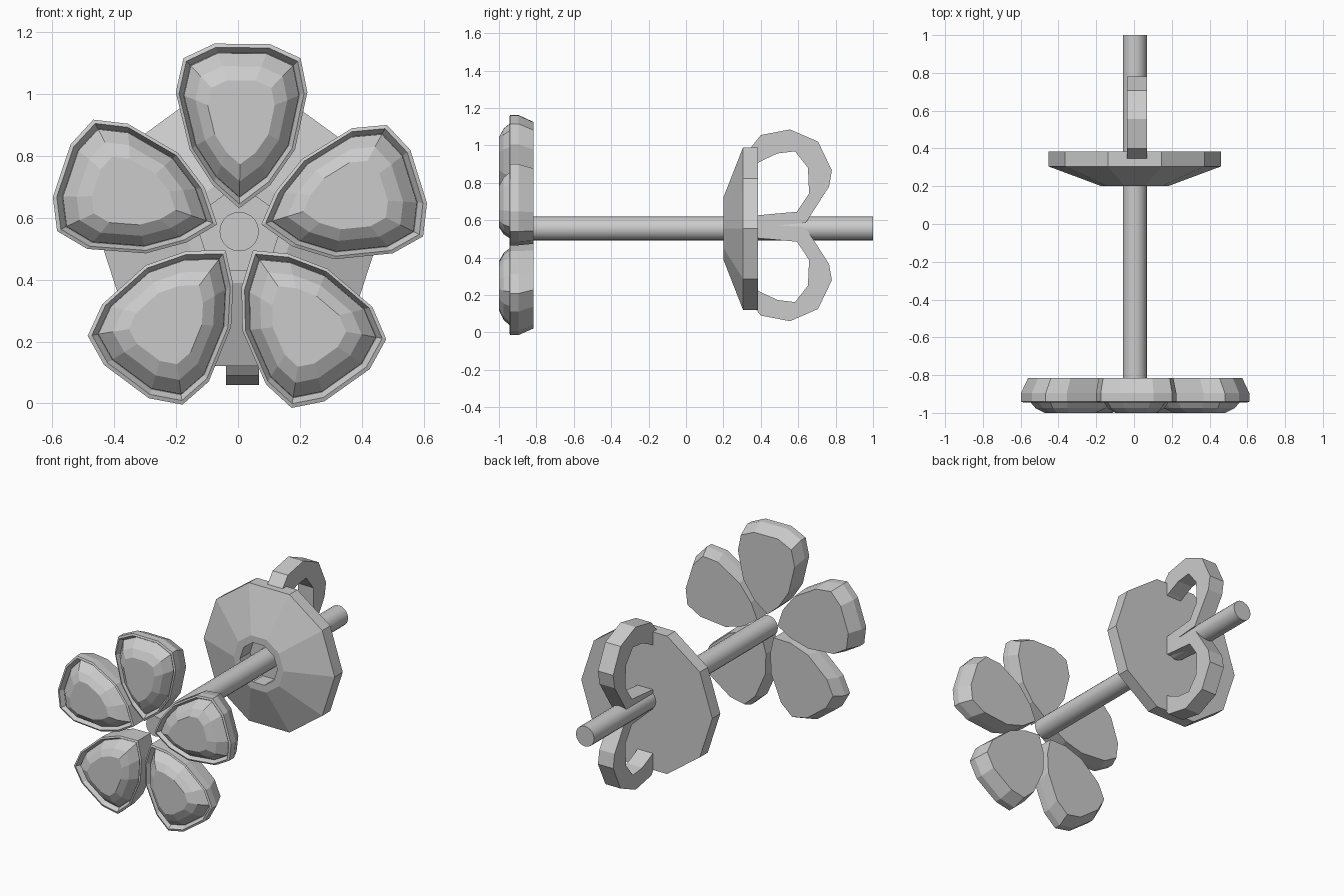
import bpy, bmesh, math
from mathutils import Vector

if "Cube" in bpy.data.objects:
    bpy.data.objects.remove(bpy.data.objects["Cube"])

CX, CZ = 0.004, 0.555      # axis of the stud


def finish(bm, name, smooth=False):
    bmesh.ops.recalc_face_normals(bm, faces=bm.faces)
    me = bpy.data.meshes.new(name)
    bm.to_mesh(me)
    bm.free()
    ob = bpy.data.objects.new(name, me)
    bpy.context.collection.objects.link(ob)
    if smooth:
        bpy.context.view_layer.objects.active = ob
        ob.select_set(True)
        bpy.ops.object.shade_smooth_by_angle(angle=math.radians(40))
        ob.select_set(False)
    return ob


def loft(rings, name, smooth=False):
    """Closed skin through equal-sized rings, capped at both ends."""
    bm = bmesh.new()
    loops = [[bm.verts.new(p) for p in r] for r in rings]
    n = len(loops[0])
    for a, b in zip(loops, loops[1:]):
        for i in range(n):
            j = (i + 1) % n
            bm.faces.new((a[i], a[j], b[j], b[i]))
    bm.faces.new(loops[0])
    bm.faces.new(loops[-1])
    return finish(bm, name, smooth)


def lathe(profile, sides, name, smooth=False):
    """Turn (radius, y) profile around the stud axis."""
    rings = []
    for r, y in profile:
        rings.append([(CX + r * math.cos(2 * math.pi * i / sides), y,
                       CZ + r * math.sin(2 * math.pi * i / sides))
                      for i in range(sides)])
    return loft(rings, name, smooth)


# Petal outline: (sideways, outward from the axis)
outline = [(0, .075), (.1, .15), (.18, .265), (.22, .45), (.198, .56), (.1, .605),
           (-.08, .607), (-.18, .56), (-.205, .45), (-.16, .265), (-.085, .15)]
TIP, MID = Vector((0, .075)), Vector((.005, .365))


def petal_ring(scale, pivot, y, angle):
    ring = []
    for p in outline:
        q = pivot + (Vector(p) - pivot) * scale
        c, s = math.cos(angle), math.sin(angle)
        ring.append((CX + q.x * c + q.y * s, y, CZ - q.x * s + q.y * c))
    return ring


# Five petals: a tapered setting with a rim, and a domed stone in it
setting = [(.93, TIP, -.815), (1, MID, -.895), (1, MID, -.94), (.95, MID, -.945),
           (.88, MID, -.915)]
stone = [(.885, MID, -.90), (.87, MID, -.925), (.70, MID, -.975), (.51, MID, -1.0)]
for k in range(5):
    a = math.radians(72 * k)
    loft([petal_ring(s, p, y, a) for s, p, y in setting], f"petal_setting_{k + 1}")
    loft([petal_ring(s, p, y, a) for s, p, y in stone], f"petal_stone_{k + 1}")

# Post
lathe([(.0635, -.83), (.0635, 1.0)], 20, "post", smooth=True)

# Backing disc with a recessed front opening
lathe([(.13, .30), (.13, .20), (.175, .20), (.457, .305), (.457, .385)], 10, "backing_disc")

# Two curled clips behind the disc: (y, z) edges of a flat band
outer = [(.34, .98), (.40, 1.055), (.556, 1.085), (.706, 1.02), (.78, .866),
         (.765, .78), (.64, .585), (.34, .56)]
inner = [(.34, .88), (.40, .915), (.49, .957), (.583, .968), (.652, .88),
         (.658, .743), (.593, .645), (.34, .622)]
for name, mirror in (("upper_clip", False), ("lower_clip", True)):
    rings = []
    for (yo, zo), (yi, zi) in zip(outer, inner):
        if mirror:
            zo, zi = 1.145 - zo, 1.13 - zi
        rings.append([(-.038, yo, zo), (.068, yo, zo), (.068, yi, zi), (-.038, yi, zi)])
    loft(rings, name)
